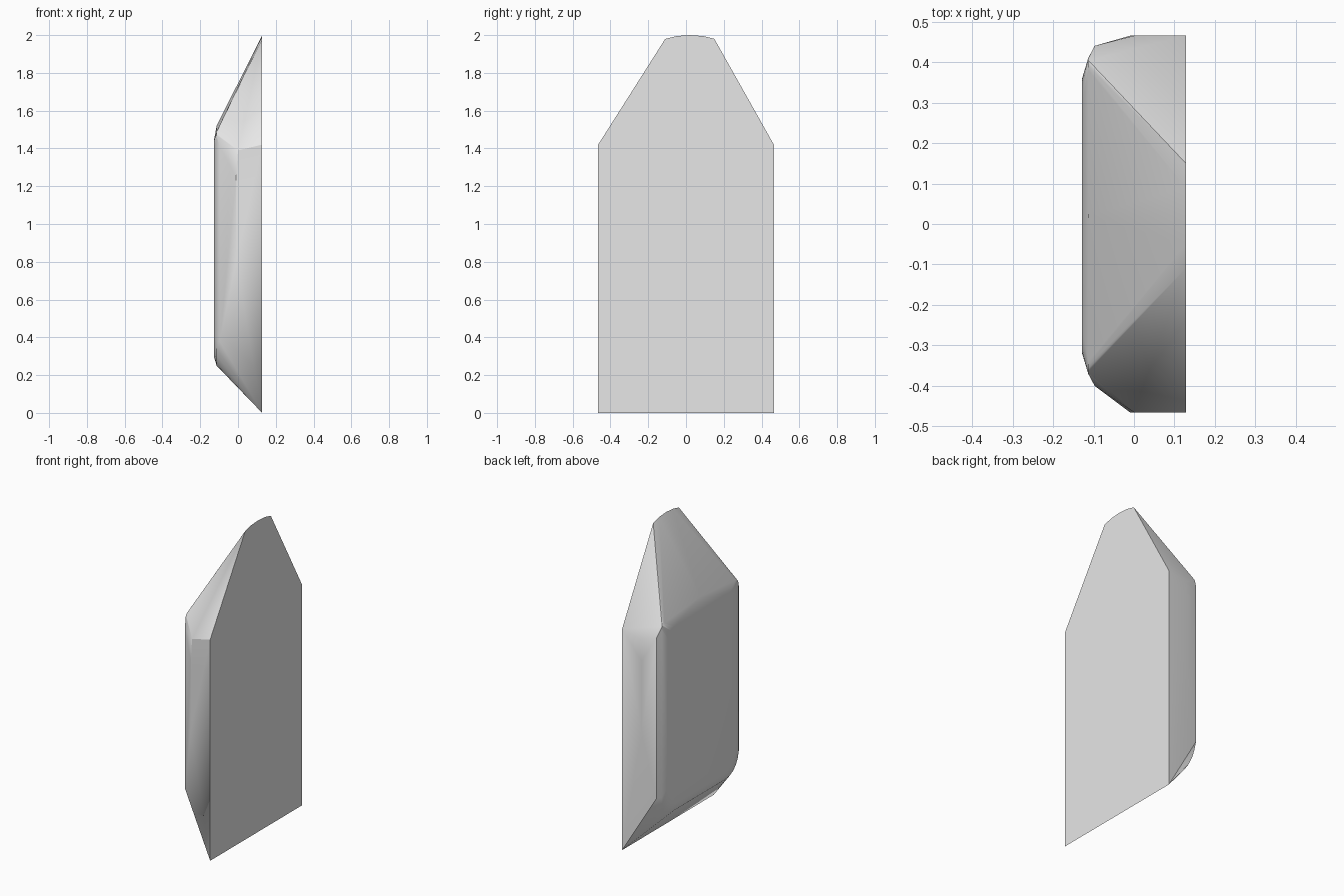
import bpy, bmesh, math

cube = bpy.data.objects.get("Cube")
if cube:
    bpy.data.objects.remove(cube, do_unlink=True)

# One plain grey for the whole body
grey = bpy.data.materials.new("light_grey")
grey.use_nodes = True
grey.diffuse_color = (0.8, 0.8, 0.8, 1)
grey.node_tree.nodes["Principled BSDF"].inputs["Base Color"].default_value = (0.8, 0.8, 0.8, 1)


def rounded_panel(x, y0, y1, z0, z1, top_r, low_r, crown, steps=5):
    """Rounded rectangle across y and z, with a slightly raised top middle."""
    corners = [(y1 - top_r, z1 - top_r, top_r, 0), (y0 + top_r, z1 - top_r, top_r, 90),
               (y0 + low_r, z0 + low_r, low_r, 180), (y1 - low_r, z0 + low_r, low_r, 270)]
    points = [(x, (y0 + y1) / 2, z1 + crown)]
    for cy, cz, r, start in corners:
        for i in range(steps + 1):
            a = math.radians(start + 90 * i / steps)
            points.append((x, cy + r * math.cos(a), cz + r * math.sin(a)))
    return points


FLAT, HALF = 0.128, 0.465

# Flat pointed back plate with a shallow rounded tip
outline = [(-HALF, 0), (HALF, 0), (HALF, 1.42), (0.15, 1.98), (0.09, 1.995),
           (0.02, 2.0), (-0.05, 1.995), (-0.11, 1.98), (-HALF, 1.42)]
points = [(FLAT, y, z) for y, z in outline]

# Upright side walls, narrowing to the lower corners
for side in (-HALF, HALF):
    points += [(-0.01, side, 0.8), (0, side, 1.39), (-0.01, side, 1.25)]

# Bevelled edge of the raised side
for y in (-0.40, 0.44):
    points += [(-0.097, y, 0.38), (-0.097, y, 1.41)]

# Rounded shoulder and the flat raised panel
points += rounded_panel(-0.113, -0.37, 0.41, 0.25, 1.49, 0.03, 0.13, 0.03)
points += rounded_panel(-FLAT, -0.32, 0.36, 0.30, 1.44, 0.06, 0.13, 0)

# Wrap the sections in one faceted shell
bm = bmesh.new()
for p in points:
    bm.verts.new(p)
hull = bmesh.ops.convex_hull(bm, input=bm.verts[:])
loose = [v for v in bm.verts if not v.link_faces]
bmesh.ops.delete(bm, geom=loose, context='VERTS')
bmesh.ops.dissolve_limit(bm, angle_limit=math.radians(1), verts=bm.verts[:], edges=bm.edges[:])
bmesh.ops.recalc_face_normals(bm, faces=bm.faces[:])

mesh = bpy.data.meshes.new("bevelled_panel")
bm.to_mesh(mesh)
bm.free()
mesh.materials.append(grey)
panel = bpy.data.objects.new("bevelled_panel", mesh)
bpy.context.collection.objects.link(panel)

# Smooth the soft bevels, keep the main ridges sharp
for o in bpy.context.selected_objects:
    o.select_set(False)
panel.select_set(True)
bpy.context.view_layer.objects.active = panel
bpy.ops.object.shade_smooth_by_angle(angle=math.radians(30))
